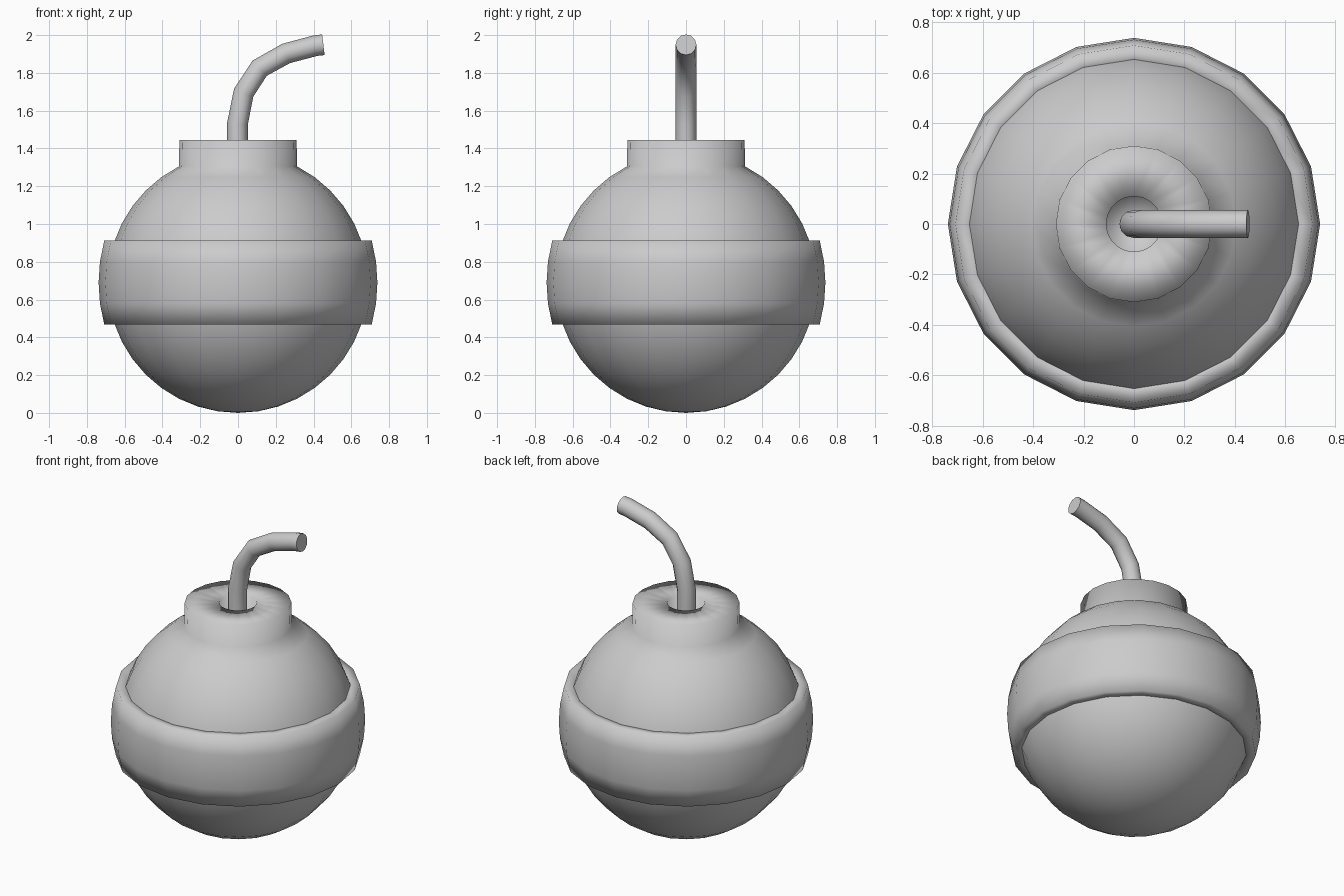
import bpy, bmesh
from math import sin, cos, pi, radians

if "Cube" in bpy.data.objects:
    bpy.data.objects.remove(bpy.data.objects["Cube"])

SIDES = 20
R = 0.69  # body radius, also the height of its centre


def lathe(name, profile, closed=False):
    """Revolve (radius, z) points, listed bottom to top on the outside."""
    bm = bmesh.new()
    rings = []
    for r, z in profile:
        if r < 1e-5:
            rings.append([bm.verts.new((0, 0, z))] * SIDES)
        else:
            rings.append([bm.verts.new((r * cos(2 * pi * i / SIDES),
                                        r * sin(2 * pi * i / SIDES), z))
                          for i in range(SIDES)])
    pairs = list(zip(rings, rings[1:]))
    if closed:
        pairs.append((rings[-1], rings[0]))
    for a, b in pairs:
        for i in range(SIDES):
            j = (i + 1) % SIDES
            quad = list(dict.fromkeys((a[i], a[j], b[j], b[i])))
            bm.faces.new(quad)
    bmesh.ops.recalc_face_normals(bm, faces=bm.faces)
    for f in bm.faces:
        f.smooth = True
    mesh = bpy.data.meshes.new(name)
    bm.to_mesh(mesh)
    bm.free()
    obj = bpy.data.objects.new(name, mesh)
    bpy.context.collection.objects.link(obj)
    return obj


# Round body, running up into the neck and down into the fuse hole
sphere = [(R * sin(radians(a)), R - R * cos(radians(a))) for a in range(0, 154, 9)]
neck = [(0.31, 1.445), (0.11, 1.445), (0.11, 1.36), (0, 1.36)]
lathe("body", sphere + neck)

# Bulging band around the middle
lathe("band", [(0.63, 0.468), (0.708, 0.468), (0.731, 0.58), (0.738, 0.69),
               (0.731, 0.80), (0.708, 0.912), (0.63, 0.912)], closed=True)

# Bent fuse
path = [(-0.003, 1.34), (-0.003, 1.53), (0.03, 1.695), (0.115, 1.825),
        (0.255, 1.903), (0.41, 1.944), (0.452, 1.949)]
curve = bpy.data.curves.new("fuse", 'CURVE')
curve.dimensions = '3D'
curve.bevel_depth = 0.055
curve.bevel_resolution = 4
curve.use_fill_caps = True
spline = curve.splines.new('POLY')
spline.points.add(len(path) - 1)
for p, (x, z) in zip(spline.points, path):
    p.co = (x, 0, z, 1)
fuse = bpy.data.objects.new("fuse", curve)
bpy.context.collection.objects.link(fuse)
bpy.ops.object.select_all(action='DESELECT')
fuse.select_set(True)
bpy.context.view_layer.objects.active = fuse
bpy.ops.object.convert(target='MESH')
bpy.ops.object.shade_smooth_by_angle(angle=radians(50))
